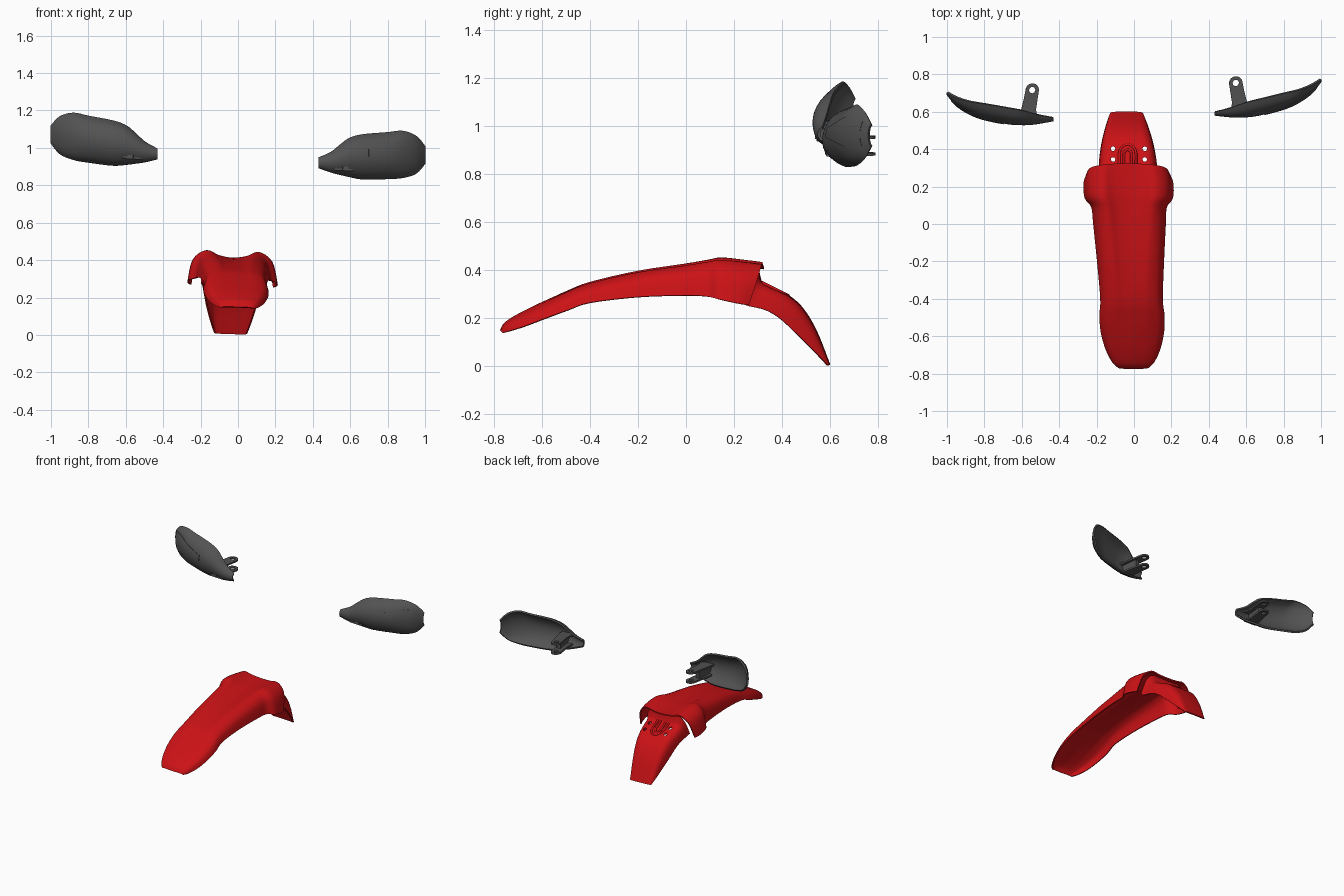
import bpy, bmesh, math
from mathutils import Vector, Matrix

if "Cube" in bpy.data.objects:
    bpy.data.objects.remove(bpy.data.objects["Cube"])


def material(name, col):
    m = bpy.data.materials.new(name)
    m.diffuse_color = (*col, 1)
    m.use_nodes = True
    m.node_tree.nodes["Principled BSDF"].inputs["Base Color"].default_value = m.diffuse_color
    return m


RED = material("red_plastic", (0.6, 0.006, 0.008))
DARK = material("dark_plastic", (0.085, 0.085, 0.085))


def smooth(pts, n):
    """Catmull-Rom curve through the points (or stations), n steps per span."""
    out = []
    for i in range(len(pts) - 1):
        p0, p1, p2 = pts[max(i - 1, 0)], pts[i], pts[i + 1]
        p3 = pts[min(i + 2, len(pts) - 1)]
        for k in range(n):
            t = k / n
            out.append(p1 + 0.5 * t * (p2 - p0 + t * (2 * p0 - 5 * p1 + 4 * p2 - p3
                       + t * (3 * (p1 - p2) + p3 - p0))))
    return out + [pts[-1]]


def dense(rows, n_across, n_along):
    rows = [smooth(r, n_across) for r in rows]
    return list(zip(*[smooth(list(c), n_along) for c in zip(*rows)]))


def finish(ob, mat, angle=35):
    ob.data.materials.append(mat)
    bpy.ops.object.select_all(action='DESELECT')
    ob.select_set(True)
    bpy.context.view_layer.objects.active = ob
    bpy.ops.object.convert(target='MESH')
    bpy.ops.object.shade_smooth_by_angle(angle=math.radians(angle))
    return ob


def new_object(name, data):
    ob = bpy.data.objects.new(name, data)
    bpy.context.collection.objects.link(ob)
    return ob


def shell(name, grid, thick, mat, cutter=None):
    """Thin sheet over a grid of points."""
    n = len(grid[0])
    faces = [(i * n + j, i * n + j + 1, (i + 1) * n + j + 1, (i + 1) * n + j)
             for i in range(len(grid) - 1) for j in range(n - 1)]
    me = bpy.data.meshes.new(name)
    me.from_pydata([p for r in grid for p in r], [], faces)
    ob = new_object(name, me)
    s = ob.modifiers.new("thickness", 'SOLIDIFY')
    s.thickness, s.offset = thick, 0
    if cutter:
        b = ob.modifiers.new("holes", 'BOOLEAN')
        b.operation, b.object, b.solver = 'DIFFERENCE', cutter, 'EXACT'
    return finish(ob, mat)


# Fender: stations of (y centre, y edge, half width, z edge, ridge x, ridge z, centre z)
def fender_row(yc, ye, w, ze, r, zr, zc):
    half = [(0, 0, zc), (r * 0.55, 0.05, zc + 0.35 * (zr - zc)), (r, 0.15, zr),
            (r + 0.72 * (w - r), 0.4, zr - 0.3 * (zr - ze)), (w, 1, ze)]
    full = [(-x, k, z) for x, k, z in half[:0:-1]] + half
    row = []
    for x, k, z in full:
        y = yc + k * (ye - yc)
        row.append(Vector((x - 0.024 - 0.027 * y, y, z - 0.035 * x)))
    return row


FENDER = [
    (-0.772, -0.760, 0.085, 0.142, 0.050, 0.148, 0.148),
    (-0.750, -0.735, 0.110, 0.150, 0.065, 0.178, 0.182),
    (-0.680, -0.670, 0.142, 0.172, 0.085, 0.218, 0.224),
    (-0.580, -0.580, 0.165, 0.207, 0.095, 0.266, 0.272),
    (-0.490, -0.490, 0.170, 0.240, 0.095, 0.308, 0.310),
    (-0.400, -0.400, 0.163, 0.270, 0.090, 0.343, 0.342),
    (-0.200, -0.200, 0.175, 0.294, 0.100, 0.390, 0.378),
    (0.000, 0.000, 0.190, 0.301, 0.115, 0.420, 0.398),
    (0.090, 0.090, 0.198, 0.297, 0.125, 0.435, 0.404),
    (0.150, 0.140, 0.232, 0.286, 0.140, 0.444, 0.408),
    (0.250, 0.215, 0.236, 0.270, 0.142, 0.434, 0.409),
    (0.325, 0.260, 0.222, 0.262, 0.140, 0.424, 0.409)]
shell("front_fender", dense([fender_row(*s) for s in FENDER], 4, 4), 0.009, RED)

# Bolt holes through the rear flap
bm = bmesh.new()
for x in (-0.112, 0.058):
    for y in (0.345, 0.402):
        bmesh.ops.create_cone(bm, cap_ends=True, segments=16, radius1=0.012, radius2=0.012,
                              depth=0.3, matrix=Matrix.Translation((x, y, 0.32)))
me = bpy.data.meshes.new("hole_cutter")
bm.to_mesh(me)
bm.free()
cutter = new_object("hole_cutter", me)
cutter.hide_render = True

# Rear flap with the step up to the fender
FLAP = [
    (0.300, 0.235, 0.165, 0.272, 0.115, 0.408, 0.402),
    (0.318, 0.255, 0.155, 0.258, 0.112, 0.350, 0.340),
    (0.360, 0.330, 0.150, 0.240, 0.108, 0.322, 0.320),
    (0.420, 0.390, 0.142, 0.205, 0.102, 0.294, 0.294),
    (0.480, 0.450, 0.130, 0.150, 0.092, 0.243, 0.246),
    (0.540, 0.520, 0.110, 0.080, 0.078, 0.146, 0.150),
    (0.597, 0.590, 0.085, 0.007, 0.060, 0.006, 0.006)]
shell("rear_flap", dense([fender_row(*s) for s in FLAP], 4, 4), 0.009, RED, cutter)
bpy.data.objects.remove(cutter)

# Arched ribs on the flap
for k, r in enumerate((0.045, 0.02)):
    cu = bpy.data.curves.new("flap_rib", 'CURVE')
    cu.dimensions = '3D'
    cu.bevel_depth, cu.bevel_resolution = 0.007, 2
    path = [(-r, 0.315)] + [(-r * math.cos(a * math.pi / 8), 0.375 + r * 1.1 * math.sin(a * math.pi / 8))
                            for a in range(9)] + [(r, 0.315)]
    sp = cu.splines.new('POLY')
    sp.points.add(len(path) - 1)
    for p, (x, y) in zip(sp.points, path):
        p.co = (x - 0.034, y, 0.35 - 0.5 * (y - 0.315), 1)
    finish(new_object(f"flap_rib_{k + 1}", cu), RED, 60)


# Hand guards: stations of (x, y front, y back, z bottom, z top)
GUARD = [
    (0.432, 0.570, 0.585, 0.920, 0.968), (0.500, 0.560, 0.600, 0.900, 1.002),
    (0.550, 0.555, 0.615, 0.890, 1.045), (0.600, 0.555, 0.630, 0.881, 1.083),
    (0.670, 0.562, 0.645, 0.873, 1.105), (0.800, 0.592, 0.672, 0.882, 1.123),
    (0.880, 0.625, 0.688, 0.892, 1.135), (0.950, 0.672, 0.713, 0.918, 1.113),
    (0.997, 0.728, 0.740, 0.972, 1.062)]
SECTION = [(1, 0), (0.5, 0.1), (0.13, 0.29), (0, 0.5), (0.1, 0.7), (0.45, 0.89), (1, 1)]


def place(side, x, y, z):
    """Mirror to a side and add the steering tilt."""
    x *= side
    return Vector((x, y + 0.035 * x, z - 0.055 * x))


def sample(grid, a, b):
    """Point on a grid at fractions a (along) and b (across)."""
    a, b = a * (len(grid) - 1), b * (len(grid[0]) - 1)
    i, j = min(int(a), len(grid) - 2), min(int(b), len(grid[0]) - 2)
    return grid[i][j].lerp(grid[i][j + 1], b - j).lerp(
        grid[i + 1][j].lerp(grid[i + 1][j + 1], b - j), a - i)


for side, label in ((-1, "left"), (1, "right")):
    rows = [[place(side, x, yf + d * (yb - yf), zb + h * (zt - zb)) for d, h in SECTION]
            for x, yf, yb, zb, zt in GUARD]
    grid = dense(rows, 3, 4)
    shell(f"hand_guard_{label}", grid, 0.012, DARK)

    # Raised tapered panel on the outer front
    panel = []
    for i in range(17):
        t = i / 16
        lo, hi = 0.5 - 0.27 * t, 0.64 + 0.2 * t
        panel.append([sample(grid, 0.53 + 0.4 * t, lo + (hi - lo) * j / 8)
                      + Vector((0, -0.006, 0)) for j in range(9)])
    shell(f"guard_panel_{label}", panel, 0.008, DARK)

    # Two mounting tabs with bolt eyes behind each guard
    for k, z in enumerate((0.985, 0.915)):
        cu = bpy.data.curves.new("tab", 'CURVE')
        cu.dimensions, cu.fill_mode, cu.extrude = '2D', 'BOTH', 0.006
        eye = (0.545, 0.735)
        outer = [(0.615, 0.565), (0.605, 0.63), (0.59, 0.69)]
        outer += [(eye[0] + 0.036 * math.cos(a), eye[1] + 0.036 * math.sin(a))
                  for a in [math.radians(d) for d in range(0, 181, 20)]]
        outer += [(0.525, 0.63), (0.515, 0.565)]
        hole = [(eye[0] + 0.017 * math.cos(a * math.pi / 8), eye[1] + 0.017 * math.sin(a * math.pi / 8))
                for a in range(16)]
        for loop in (outer, hole):
            sp = cu.splines.new('POLY')
            sp.points.add(len(loop) - 1)
            sp.use_cyclic_u = True
            for p, (x, y) in zip(sp.points, loop):
                p.co = (*place(side, x, y, 0).xy, 0, 1)
        tab = new_object(f"guard_tab_{label}_{k + 1}", cu)
        tab.location.z = z
        tab.rotation_euler.y = 0.055
        finish(tab, DARK)

    # Web joining the tabs
    web = [[place(side, x, y, z) for z in (0.915, 0.985)]
           for x, y in ((0.575, 0.56), (0.57, 0.62), (0.56, 0.685))]
    shell(f"guard_web_{label}", web, 0.03, DARK)
